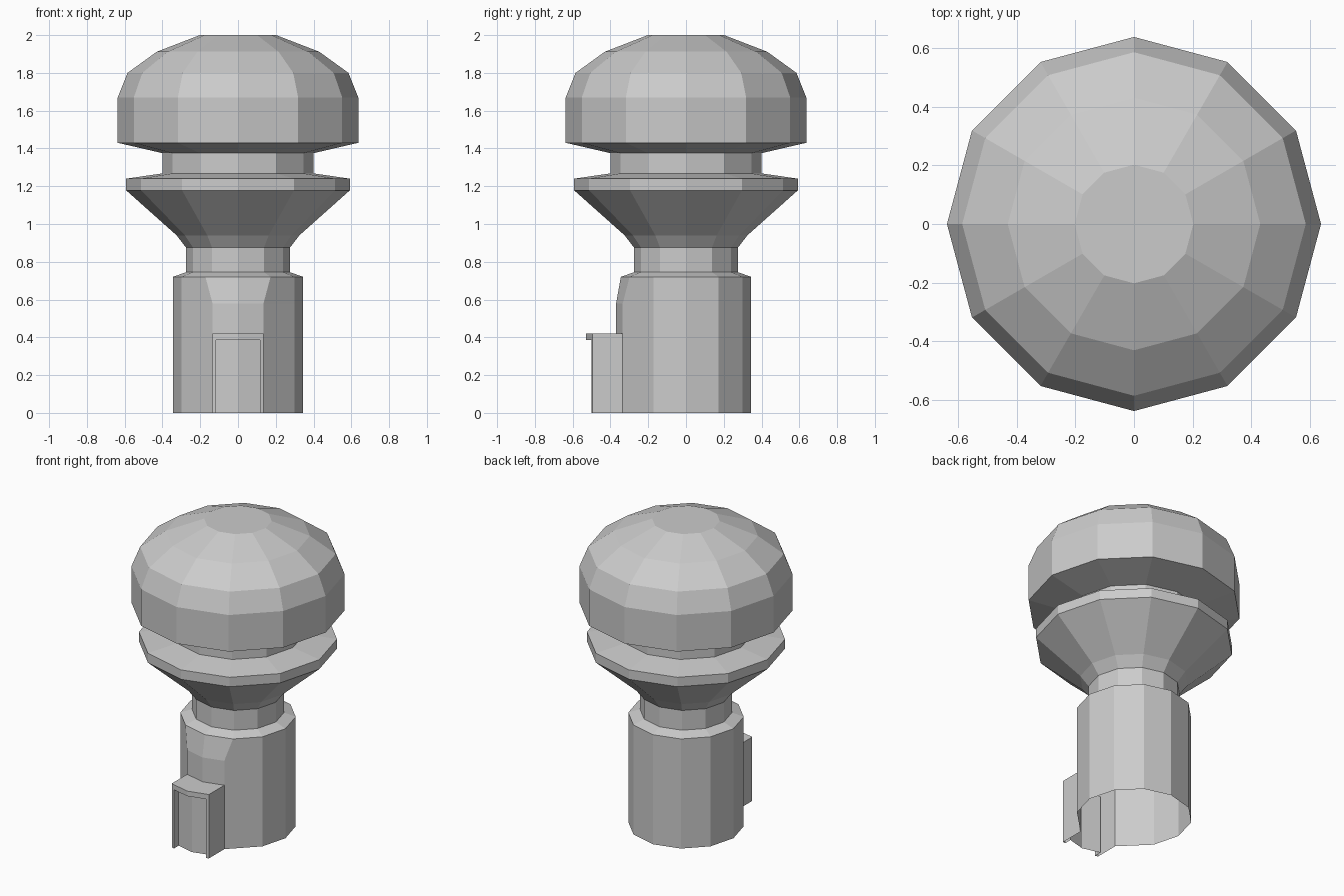
import bpy, bmesh, math

cube = bpy.data.objects.get("Cube")
if cube:
    bpy.data.objects.remove(cube, do_unlink=True)

SIDES = 12

# Single stone colour
stone = bpy.data.materials.new("stone_grey")
stone.use_nodes = True
COLOUR = (0.6, 0.6, 0.6, 1.0)
stone.diffuse_color = COLOUR
bsdf = next(n for n in stone.node_tree.nodes if n.type == 'BSDF_PRINCIPLED')
bsdf.inputs["Base Color"].default_value = COLOUR


def finish(name, bm):
    mesh = bpy.data.meshes.new(name)
    bm.to_mesh(mesh)
    bm.free()
    mesh.materials.append(stone)
    obj = bpy.data.objects.new(name, mesh)
    bpy.context.collection.objects.link(obj)
    return obj


def lathe(profile, cap_top=False):
    """Revolve (radius, height) points into an open faceted shell."""
    bm = bmesh.new()
    rings = []
    for r, z in profile:
        angles = [2 * math.pi * k / SIDES for k in range(SIDES)]
        rings.append([bm.verts.new((r * math.cos(a), r * math.sin(a), z)) for a in angles])
    for low, high in zip(rings, rings[1:]):
        for k in range(SIDES):
            n = (k + 1) % SIDES
            bm.faces.new((low[k], low[n], high[n], high[k]))
    if cap_top:
        bm.faces.new(rings[-1])
    return bm


# Front bulge and doorway dimensions
HALF, FRONT, CORNER = 0.135, -0.37, -0.335
DOOR_TOP, BULGE_TOP = 0.42, 0.58


def front_y(x):
    return FRONT + (CORNER - FRONT) * abs(x) / HALF


# Tower: straight shaft with shoulder and neck, open underneath
bm = lathe([(0.345, 0), (0.345, DOOR_TOP), (0.345, BULGE_TOP), (0.345, 0.72),
            (0.275, 0.745), (0.275, 0.875)])
for v in bm.verts:
    if v.co.z < BULGE_TOP + 0.01 and v.co.y < -0.25:
        x = 0 if abs(v.co.x) < 0.01 else math.copysign(HALF, v.co.x)
        v.co.x, v.co.y = x, front_y(x)
# Leave the doorway open
doorway = [f for f in bm.faces
           if f.calc_center_median().z < DOOR_TOP and f.calc_center_median().y < -0.34]
bmesh.ops.delete(bm, geom=doorway, context='FACES')
finish("tower", bm)

# Flared bowl with its rim ledge
finish("flared_gallery", lathe([(0.275, 0.875), (0.325, 0.94), (0.592, 1.178),
                                (0.592, 1.24), (0.40, 1.268)]))

# Collar between the gallery and the dome
finish("collar", lathe([(0.40, 1.268), (0.40, 1.375)]))

# Domed cap
finish("dome", lathe([(0.40, 1.375), (0.637, 1.43), (0.637, 1.67), (0.585, 1.80),
                      (0.43, 1.912), (0.202, 2.0)], cap_top=True))

# Porch: the doorway outline pushed out, framed, then recessed to a door panel
bm = bmesh.new()


def outline(half, top, out):
    points = [(-half, 0), (-half, top), (0, top), (half, top), (half, 0)]
    return [bm.verts.new((x, front_y(x) - out, z)) for x, z in points]


loops = [outline(HALF, DOOR_TOP, 0), outline(HALF, DOOR_TOP, 0.16),
         outline(0.116, 0.387, 0.16), outline(0.116, 0.387, 0.11)]
for a, b in zip(loops, loops[1:]):
    for k in range(len(a) - 1):
        bm.faces.new((b[k], b[k + 1], a[k + 1], a[k]))
door = loops[-1]
sill = bm.verts.new((0, front_y(0) - 0.11, 0))
bm.faces.new((door[0], sill, door[2], door[1]))
bm.faces.new((sill, door[4], door[3], door[2]))
finish("porch", bm)
